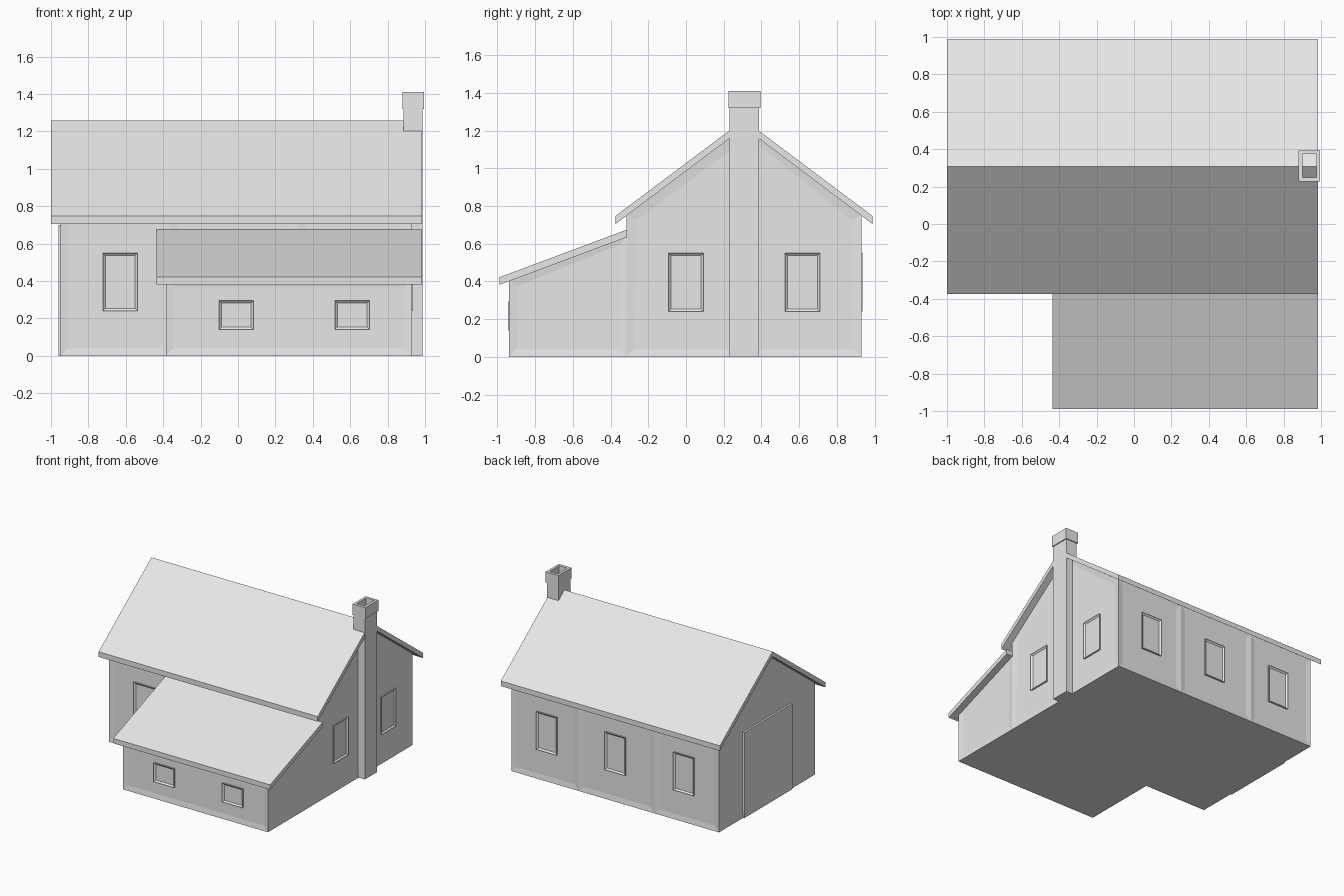
import bpy, bmesh
from math import radians
from mathutils import Vector, Matrix

cube = bpy.data.objects.get("Cube")
if cube:
    bpy.data.objects.remove(cube, do_unlink=True)

plaster = bpy.data.materials.new("light_grey")
GREY = (0.8, 0.8, 0.8, 1)
plaster.use_nodes = True
plaster.diffuse_color = GREY
plaster.node_tree.nodes["Principled BSDF"].inputs["Base Color"].default_value = GREY


def finish(name, bm):
    bmesh.ops.recalc_face_normals(bm, faces=bm.faces)
    mesh = bpy.data.meshes.new(name)
    bm.to_mesh(mesh)
    bm.free()
    mesh.materials.append(plaster)
    ob = bpy.data.objects.new(name, mesh)
    bpy.context.collection.objects.link(ob)
    return ob


def prism(profile, x0, x1):
    """Side profile of (y, z) points, extruded along x."""
    bm = bmesh.new()
    face = bm.faces.new([bm.verts.new((x0, y, z)) for y, z in profile])
    out = bmesh.ops.extrude_face_region(bm, geom=[face])
    moved = [v for v in out["geom"] if isinstance(v, bmesh.types.BMVert)]
    bmesh.ops.translate(bm, verts=moved, vec=(x1 - x0, 0, 0))
    bmesh.ops.recalc_face_normals(bm, faces=bm.faces)
    return bm


def split(bm, co, normal, pick):
    faces = [f for f in bm.faces if pick(f)]
    geom = faces + list({e for f in faces for e in f.edges}) + list({v for f in faces for v in f.verts})
    bmesh.ops.bisect_plane(bm, geom=geom, plane_co=co, plane_no=normal)


RECESS = 0.006


def frame_walls(bm):
    """Recess every upright wall bay, leaving a flat frame around it."""
    bm.normal_update()
    walls = [f for f in bm.faces if abs(f.normal.z) < 0.1]
    bmesh.ops.inset_individual(bm, faces=walls, thickness=0.06, depth=-RECESS)


# Overall layout
LEFT, RIGHT, BACK, STEP, FRONT = -0.95, 0.93, 0.93, -0.315, -0.94
RIDGE_Y = 0.308
ANNEX_LEFT = -0.385

# Main house body, with framed wall bays
bm = prism([(STEP, 0), (BACK, 0), (BACK, 0.752), (RIDGE_Y, 1.22), (STEP, 0.752)], LEFT, RIGHT)
for x in (-0.365, 0.32):
    split(bm, (x, 0, 0), (1, 0, 0), lambda f: abs(f.normal.y) > 0.9)
bm.normal_update()
split(bm, (0, RIDGE_Y, 0), (0, 1, 0), lambda f: f.normal.x > 0.9)
frame_walls(bm)
finish("main_walls", bm)

# Lean-to body
bm = prism([(FRONT, 0), (STEP, 0), (STEP, 0.645), (FRONT, 0.41)], ANNEX_LEFT, RIGHT)
frame_walls(bm)
finish("annex_walls", bm)

# Roof slabs
T = 0.042
eave, ridge = 0.746, 1.258
bm = prism([(-0.375, eave - T), (-0.375, eave), (RIDGE_Y, ridge), (0.99, eave),
            (0.99, eave - T), (RIDGE_Y, ridge - T)], -1, 0.985)
finish("main_roof", bm)
bm = prism([(-0.99, 0.382), (-0.99, 0.422), (-0.312, 0.675), (-0.312, 0.635)], -0.437, 0.985)
finish("annex_roof", bm)

# Hollow chimney with a wider cap, built from stacked rectangular loops
SHAFT = (0.885, 0.987, 0.232, 0.386)
CAP = (0.88, 0.995, 0.226, 0.394)
FLUE = (0.9, 0.975, 0.248, 0.373)
bm = bmesh.new()
loops = []
for (x0, x1, y0, y1), z in [(SHAFT, 0), (SHAFT, 1.32), (CAP, 1.32), (CAP, 1.41), (FLUE, 1.41), (FLUE, 1.1)]:
    loops.append([bm.verts.new((x, y, z)) for x, y in ((x0, y0), (x1, y0), (x1, y1), (x0, y1))])
for a, b in zip(loops, loops[1:]):
    for i in range(4):
        j = (i + 1) % 4
        bm.faces.new((a[i], a[j], b[j], b[i]))
bm.faces.new(loops[0])
bm.faces.new(loops[-1])
finish("chimney", bm)


def window(name, place, turn, width=0.185, height=0.31):
    """Raised frame with a sunken pane, facing -y before turning."""
    bm = bmesh.new()
    bmesh.ops.create_cube(bm, size=1, matrix=Matrix.Diagonal((width, 0.03, height, 1)))
    bm.normal_update()
    face = [f for f in bm.faces if f.normal.y < -0.9]
    bmesh.ops.inset_individual(bm, faces=face, thickness=0.022)
    bmesh.ops.translate(bm, verts=face[0].verts, vec=(0, 0.013, 0))
    bmesh.ops.transform(bm, verts=bm.verts, matrix=Matrix.Translation(place) @ Matrix.Rotation(radians(turn), 4, "Z"))
    finish(name, bm)


# Windows
OUT = 0.01
for i, x in enumerate((0.61, -0.01, -0.63)):
    window(f"back_window_{i + 1}", (x, BACK - OUT, 0.395), 180)
window("front_window", (-0.63, STEP + OUT, 0.395), 0)
for name, y in (("right_window_front", 0), ("right_window_back", 0.617)):
    window(name, (RIGHT - OUT, y, 0.395), 90)
for name, x in (("annex_window_left", 0.61), ("annex_window_right", -0.01)):
    window(name, (x, FRONT + OUT, 0.217), 0, height=0.155)

# Wide door on the right-hand gable
finish("gable_door", prism([(-0.005, 0), (0.615, 0), (0.615, 0.7), (-0.005, 0.7)], LEFT - 0.01, LEFT + 0.02))
